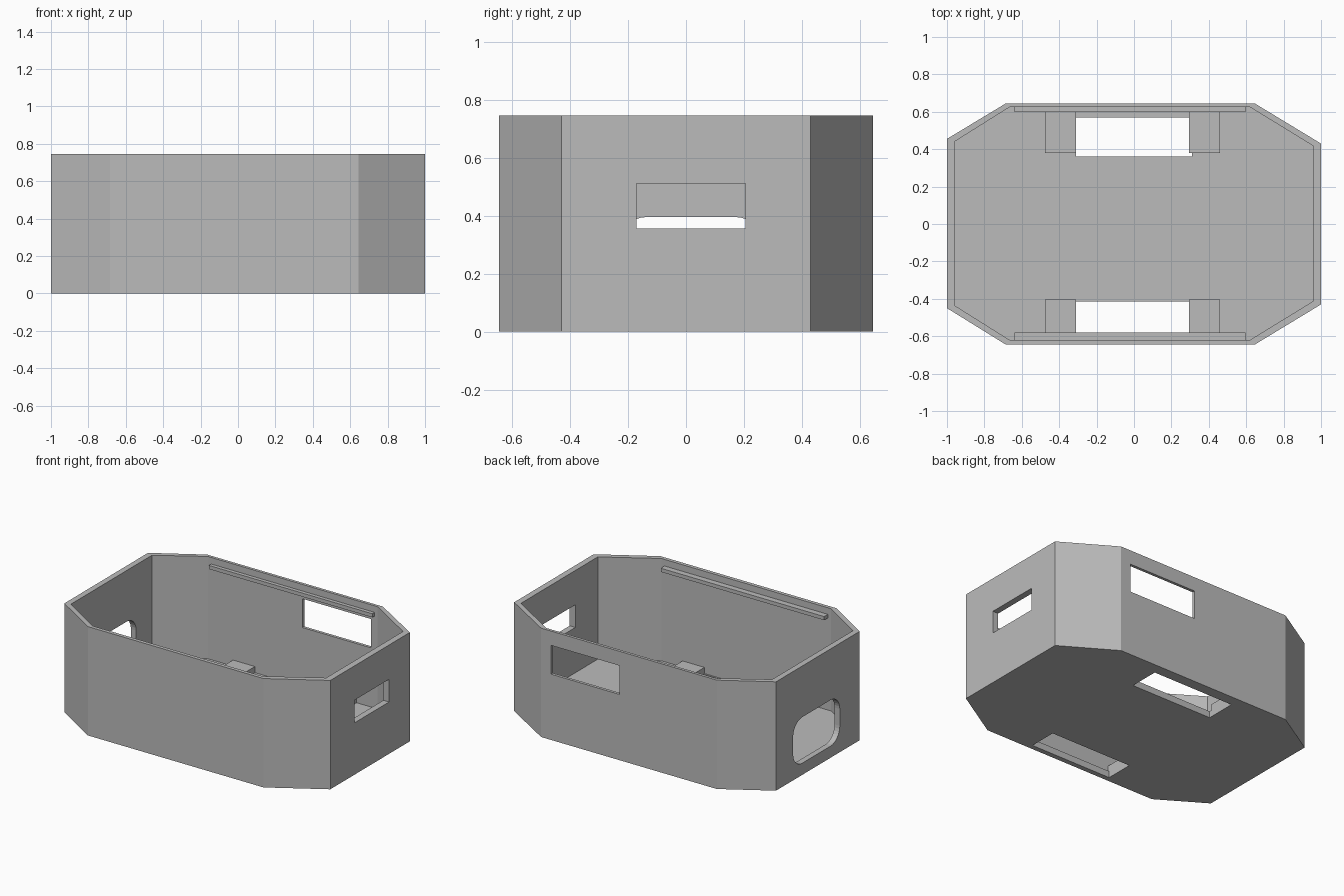
import bpy, bmesh, math
from mathutils import Vector

default = bpy.data.objects.get("Cube")
if default:
    bpy.data.objects.remove(default, do_unlink=True)

grey = bpy.data.materials.new("plain grey")
grey.use_nodes = True
colour = (0.5, 0.5, 0.5, 1)
grey.diffuse_color = colour
grey.node_tree.nodes["Principled BSDF"].inputs["Base Color"].default_value = colour


def prism(name, base, offset):
    """Extrude a flat polygon along an offset vector."""
    bm = bmesh.new()
    face = bm.faces.new([bm.verts.new(p) for p in base])
    ext = bmesh.ops.extrude_face_region(bm, geom=[face])
    verts = [v for v in ext["geom"] if isinstance(v, bmesh.types.BMVert)]
    bmesh.ops.translate(bm, verts=verts, vec=Vector(offset))
    bmesh.ops.recalc_face_normals(bm, faces=bm.faces)
    mesh = bpy.data.meshes.new(name)
    bm.to_mesh(mesh)
    bm.free()
    mesh.materials.append(grey)
    obj = bpy.data.objects.new(name, mesh)
    bpy.context.collection.objects.link(obj)
    return obj


def box(name, x, y, z):
    base = [(x[0], y[0], z[0]), (x[1], y[0], z[0]), (x[1], y[1], z[0]), (x[0], y[1], z[0])]
    return prism(name, base, (0, 0, z[1] - z[0]))


def cut(target, cutter):
    cutter.hide_render = True
    cutter.hide_set(True)
    cutter.display_type = 'WIRE'
    mod = target.modifiers.new(cutter.name, 'BOOLEAN')
    mod.operation = 'DIFFERENCE'
    mod.solver = 'EXACT'
    mod.object = cutter


def rounded_outline(y, z, r, steps=8):
    """Rounded rectangle in the side plane, as (y, z) points."""
    centres = [(y[1] - r, z[1] - r), (y[0] + r, z[1] - r), (y[0] + r, z[0] + r), (y[1] - r, z[0] + r)]
    points = []
    for i, (cy, cz) in enumerate(centres):
        for k in range(steps + 1):
            a = math.pi / 2 * (i + k / steps)
            points.append((cy + r * math.cos(a), cz + r * math.sin(a)))
    return points


HEIGHT, FLOOR = 0.745, 0.045
outer = [(-1, -0.45), (-0.685, -0.645), (0.645, -0.645), (1, -0.43),
         (1, 0.43), (0.645, 0.645), (-0.685, 0.645), (-1, 0.455)]
inner = [(-0.96, -0.435), (-0.665, -0.62), (0.62, -0.62), (0.957, -0.413),
         (0.957, 0.418), (0.62, 0.625), (-0.665, 0.625), (-0.96, 0.44)]

# Hollow eight-sided tray
case = prism("case_shell", [(x, y, 0) for x, y in outer], (0, 0, HEIGHT))
cut(case, prism("cavity_cutter", [(x, y, FLOOR) for x, y in inner], (0, 0, 1)))

# Openings in the walls
cut(case, box("left_window_cutter", (0.9, 1.1), (-0.17, 0.205), (0.355, 0.51)))
cut(case, box("back_window_cutter", (0.05, 0.57), (0.58, 0.7), (0.45, 0.647)))
port = rounded_outline((-0.235, 0.27), (0.08, 0.395), 0.1)
cut(case, prism("port_cutter", [(-1.1, y, z) for y, z in port], (0.2, 0, 0)))

# Slots through the floor
cut(case, box("back_slot_cutter", (-0.31, 0.31), (0.36, 0.57), (-0.1, 0.06)))
cut(case, box("front_slot_cutter", (-0.31, 0.31), (-0.61, -0.415), (-0.1, 0.06)))

# Rails under the rim and blocks beside the slots
for side, rail_y, block_y in (("back", (0.6, 0.63), (0.38, 0.63)),
                              ("front", (-0.63, -0.58), (-0.63, -0.405))):
    box(side + "_rail", (-0.64, 0.597), rail_y, (0.675, 0.7))
    for end, block_x in (("right", (-0.475, -0.31)), ("left", (0.295, 0.46))):
        box(f"{side}_{end}_block", block_x, block_y, (0.02, 0.087))
